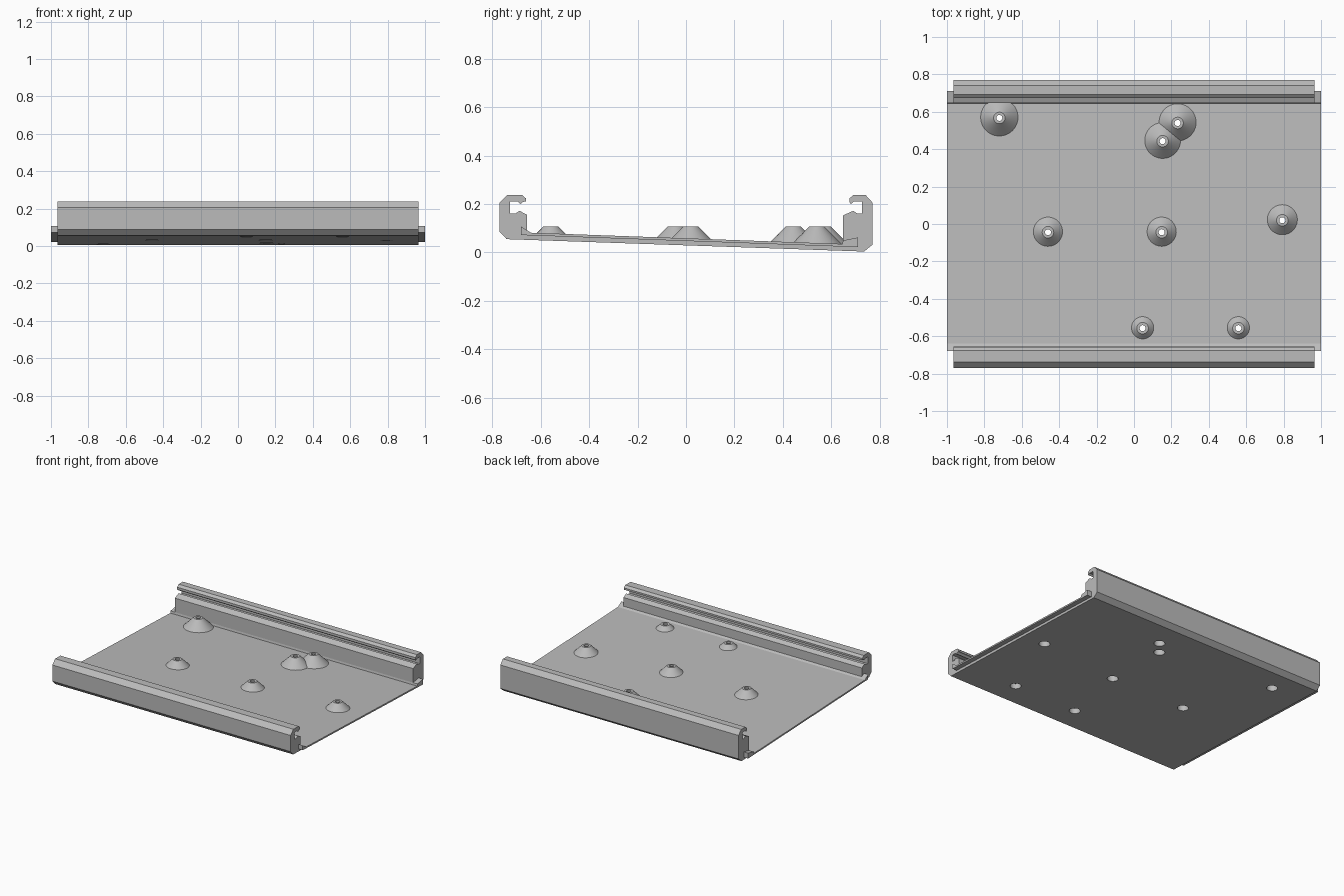
import bpy, bmesh, math

if "Cube" in bpy.data.objects:
    bpy.data.objects.remove(bpy.data.objects["Cube"])

grey = bpy.data.materials.new("plain grey")
grey.diffuse_color = (0.5, 0.5, 0.5, 1)
grey.use_nodes = True
grey.node_tree.nodes["Principled BSDF"].inputs["Base Color"].default_value = grey.diffuse_color


def make_object(name, bm):
    bmesh.ops.recalc_face_normals(bm, faces=bm.faces)
    mesh = bpy.data.meshes.new(name)
    bm.to_mesh(mesh)
    bm.free()
    mesh.materials.append(grey)
    obj = bpy.data.objects.new(name, mesh)
    bpy.context.collection.objects.link(obj)
    return obj


def extrude_x(name, profile, half):
    """Sweep a (y, z) profile along x from -half to half."""
    bm = bmesh.new()
    face = bm.faces.new([bm.verts.new((-half, y, z)) for y, z in profile])
    new = bmesh.ops.extrude_face_region(bm, geom=[face])["geom"]
    bmesh.ops.translate(bm, vec=(2 * half, 0, 0),
                        verts=[v for v in new if isinstance(v, bmesh.types.BMVert)])
    return make_object(name, bm)


def lathe(bm, x, y, profile, n=48):
    """Closed solid turned about a vertical axis from (radius, z) rings."""
    rings = [[bm.verts.new((x + r * math.cos(2 * math.pi * i / n),
                            y + r * math.sin(2 * math.pi * i / n), z))
              for i in range(n)] for r, z in profile]
    for a, b in zip(rings, rings[1:]):
        for i in range(n):
            j = (i + 1) % n
            bm.faces.new((a[i], a[j], b[j], b[i]))
    bm.faces.new(rings[0][::-1])
    bm.faces.new(rings[-1])


def plate_top(y):
    return 0.0585 - 0.036 * y


# Side rails with a hooked slot; the front one sits higher because the tray slopes
front_rail = extrude_x("front_rail", [
    (-.74, .055), (-.77, .087), (-.77, .205), (-.737, .238), (-.677, .238),
    (-.66, .223), (-.66, .21), (-.672, .209), (-.683, .2), (-.694, .21),
    (-.725, .21), (-.725, .16), (-.705, .16), (-.687, .172), (-.655, .155),
    (-.655, .0525)], 0.965)
rear_rail = extrude_x("rear_rail", [
    (.735, .004), (.77, .033), (.77, .205), (.74, .238), (.692, .238),
    (.674, .223), (.674, .209), (.68, .2), (.692, .21),
    (.725, .21), (.725, .16), (.708, .16), (.69, .172), (.648, .153),
    (.648, .007)], 0.965)

# Sloping base between the rails, and the slightly longer plate lying on it
base = extrude_x("base_sheet", [
    (-.74, .055), (.735, .004), (.735, .026), (-.74, .078)], 0.965)
plate = extrude_x("top_plate", [
    (-.68, .072), (.71, .022), (.71, .062), (.648, .05),
    (.645, plate_top(.645)), (-.64, plate_top(-.64)), (-.68, .107)], 1.0)

# Conical screw bosses, all level on top, each flaring at 45 degrees
spots = [(-.72, .567), (.233, .54), (.153, .443), (-.46, -.044),
         (.148, -.044), (.793, .02), (.046, -.557), (.558, -.557)]
TOP, TOP_R = 0.107, 0.031
bosses = []
cut_bm = bmesh.new()
for k, (x, y) in enumerate(spots):
    foot = plate_top(y) - 0.008
    bm = bmesh.new()
    lathe(bm, x, y, [(TOP_R + TOP - foot, foot), (TOP_R, TOP)])
    bosses.append(make_object(f"screw_boss_{k + 1}", bm))
    # stepped screw hole: wide recess below, narrow hole above
    lathe(cut_bm, x, y, [(.037, -.1), (.037, .088), (.016, .088), (.016, .2)])
cutter = make_object("screw_hole_cutter", cut_bm)
cutter.hide_render = True

# Drill the sheets and bosses
drilled = [base, plate] + bosses
for obj in drilled:
    mod = obj.modifiers.new("holes", "BOOLEAN")
    mod.operation = "DIFFERENCE"
    mod.solver = "EXACT"
    mod.object = cutter
bpy.context.view_layer.update()
deps = bpy.context.evaluated_depsgraph_get()
results = [bpy.data.meshes.new_from_object(o.evaluated_get(deps)) for o in drilled]
for obj, mesh in zip(drilled, results):
    obj.modifiers.clear()
    obj.data = mesh
bpy.data.objects.remove(cutter)

# Smooth the round surfaces only
bpy.ops.object.select_all(action="DESELECT")
for obj in drilled:
    obj.select_set(True)
bpy.context.view_layer.objects.active = base
bpy.ops.object.shade_smooth_by_angle(angle=math.radians(25))
